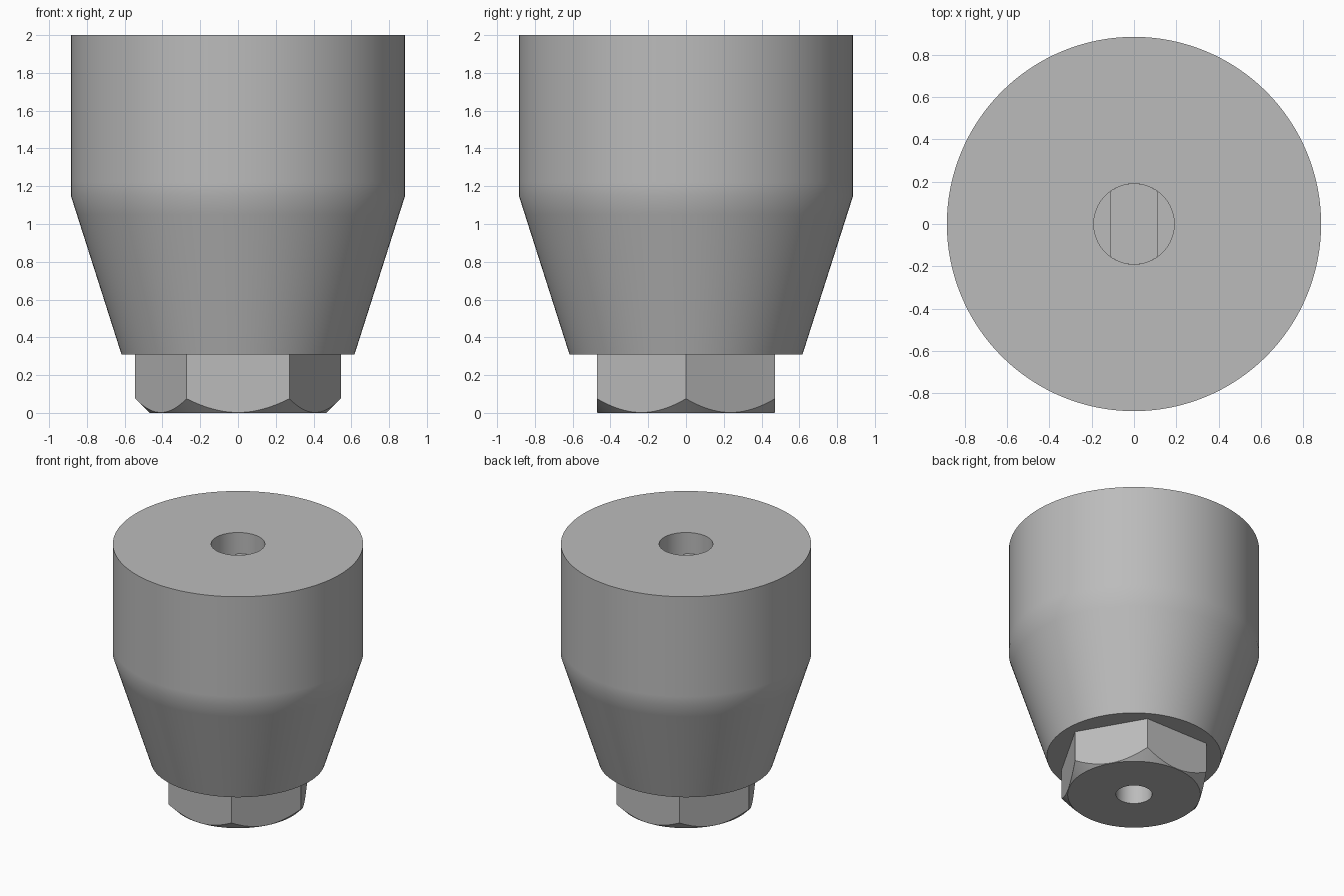
import bpy, bmesh, math

if "Cube" in bpy.data.objects:
    bpy.data.objects.remove(bpy.data.objects["Cube"], do_unlink=True)

SEGMENTS = 128
BORE = 0.19       # top bore radius
PILOT = 0.128     # bottom hole radius
SHOULDER = 0.31   # underside of the tapered body

grey = bpy.data.materials.new("plain grey")
grey.use_nodes = True
colour = (0.5, 0.5, 0.5, 1)
grey.diffuse_color = colour
grey.node_tree.nodes["Principled BSDF"].inputs["Base Color"].default_value = colour


def make_object(name, bm):
    bmesh.ops.recalc_face_normals(bm, faces=bm.faces)
    mesh = bpy.data.meshes.new(name)
    bm.to_mesh(mesh)
    bm.free()
    mesh.materials.append(grey)
    obj = bpy.data.objects.new(name, mesh)
    bpy.context.collection.objects.link(obj)
    return obj


def select_only(obj):
    bpy.ops.object.select_all(action='DESELECT')
    obj.select_set(True)
    bpy.context.view_layer.objects.active = obj


def smooth(obj):
    select_only(obj)
    bpy.ops.object.shade_smooth_by_angle(angle=math.radians(30))


def lathe(name, profile, closed=False):
    """Turn an (r, z) profile around the z axis."""
    bm = bmesh.new()
    verts = [bm.verts.new((r, 0, z)) for r, z in profile]
    pairs = list(zip(verts, verts[1:]))
    if closed:
        pairs.append((verts[-1], verts[0]))
    edges = [bm.edges.new(p) for p in pairs]
    bmesh.ops.spin(bm, geom=verts + edges, cent=(0, 0, 0), axis=(0, 0, 1),
                   angle=math.tau, steps=SEGMENTS)
    bmesh.ops.remove_doubles(bm, verts=bm.verts, dist=0.0001)
    return make_object(name, bm)


def prism(name, outline, bottom, top):
    bm = bmesh.new()
    face = bm.faces.new([bm.verts.new((x, y, bottom)) for x, y in outline])
    result = bmesh.ops.extrude_face_region(bm, geom=[face])
    for v in result["geom"]:
        if isinstance(v, bmesh.types.BMVert):
            v.co.z = top
    return make_object(name, bm)


# Tapered body with a blind bore in the top and a pilot hole below
body = lathe("tapered_body", [
    (0, 0.6), (PILOT, 0.6), (PILOT, SHOULDER), (0.617, SHOULDER),
    (0.853, 1.05), (0.885, 1.15), (0.885, 1.22), (0.885, 2),
    (BORE, 2), (BORE, 1.4), (0, 1.4)])
smooth(body)

# Hexagonal foot, trimmed by a turned chamfer
hexagon = [(0.544 * math.cos(i * math.pi / 3), 0.544 * math.sin(i * math.pi / 3))
           for i in range(6)]
foot = prism("hex_foot", hexagon, -0.2, SHOULDER)
trimmer = lathe("chamfer_cutter", [
    (PILOT, 0), (0.469, 0), (0.769, 0.3), (0.769, 0.5), (PILOT, 0.5)], closed=True)
trimmer.hide_render = True
trim = foot.modifiers.new("chamfer", 'BOOLEAN')
trim.operation = 'INTERSECT'
trim.solver = 'EXACT'
trim.object = trimmer
select_only(foot)
bpy.ops.object.modifier_apply(modifier=trim.name)
bpy.data.objects.remove(trimmer, do_unlink=True)
smooth(foot)

# Flat-sided tongue standing inside the top bore
start = math.acos(0.112 / BORE)
arc = [start + (math.pi - 2 * start) * i / 16 for i in range(17)]
outline = [(BORE * math.cos(a + turn), BORE * math.sin(a + turn))
           for turn in (0, math.pi) for a in arc]
prism("bore_tongue", outline, 1.39, 1.835)
